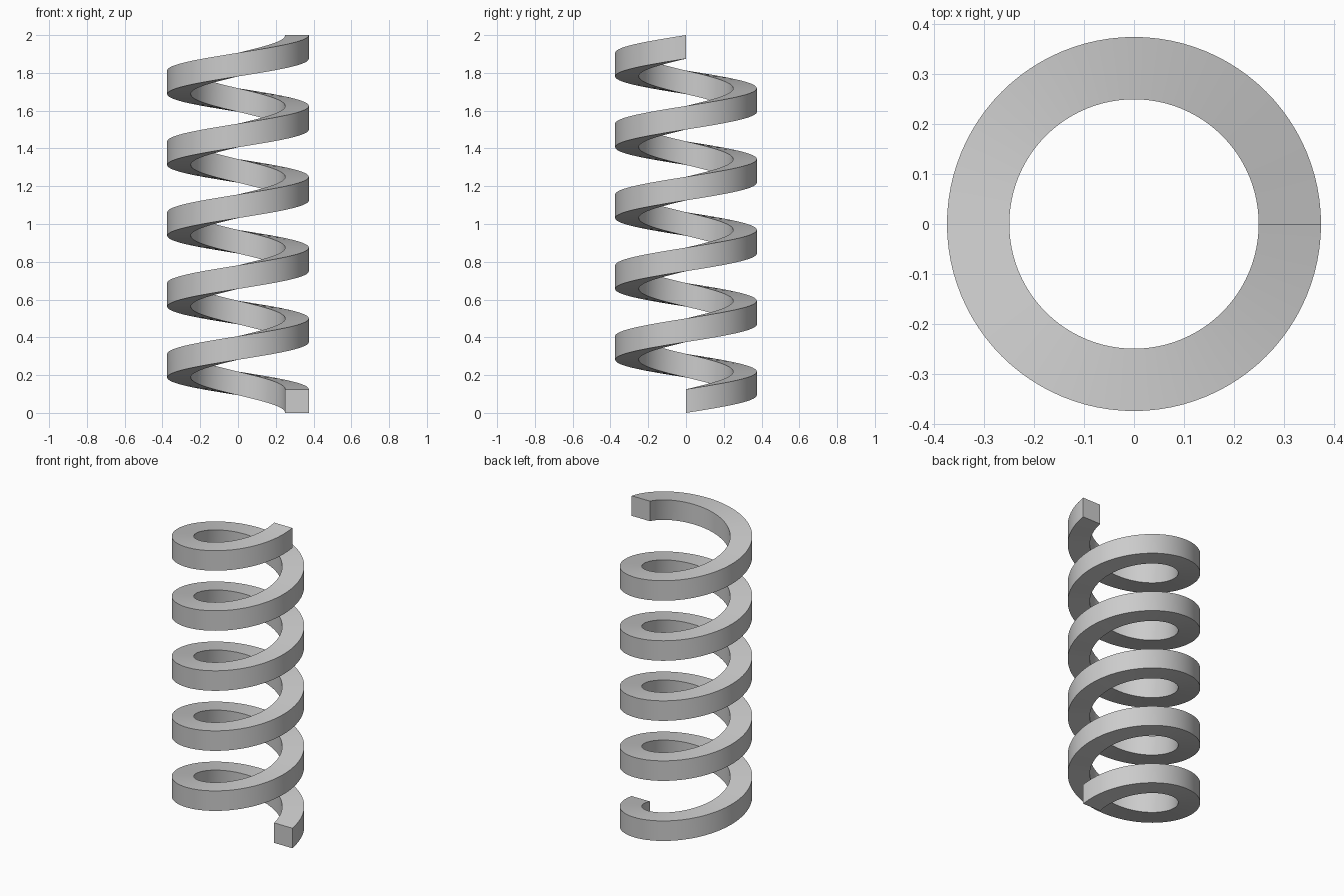
import bpy
import bmesh
import math

cube = bpy.data.objects.get("Cube")
if cube:
    bpy.data.objects.remove(cube, do_unlink=True)

INNER, OUTER = 0.25, 0.375
HEIGHT = 0.125
PITCH = 0.375
TURNS = 5
STEPS = 96  # segments per turn

# Single grey material
grey = bpy.data.materials.new("spring grey")
grey.use_nodes = True
colour = (0.6, 0.6, 0.6, 1)
grey.diffuse_color = colour
grey.node_tree.nodes["Principled BSDF"].inputs["Base Color"].default_value = colour

# Square section swept up a helix, starting and ending on the +x side
section = [(INNER, 0), (OUTER, 0), (OUTER, HEIGHT), (INNER, HEIGHT)]
bm = bmesh.new()
rings = []
for i in range(TURNS * STEPS + 1):
    a = math.tau * i / STEPS
    lift = PITCH * i / STEPS
    rings.append([bm.verts.new((r * math.cos(a), r * math.sin(a), z + lift))
                  for r, z in section])

# Four sides of the coil
for low, high in zip(rings, rings[1:]):
    for k in range(4):
        n = (k + 1) % 4
        bm.faces.new((low[k], low[n], high[n], high[k]))

# Flat cut ends
bm.faces.new(rings[0])
bm.faces.new(rings[-1])
bmesh.ops.recalc_face_normals(bm, faces=bm.faces)

mesh = bpy.data.meshes.new("coil_spring")
bm.to_mesh(mesh)
bm.free()
mesh.materials.append(grey)
spring = bpy.data.objects.new("coil_spring", mesh)
bpy.context.collection.objects.link(spring)

# Smooth curved walls with crisp section edges
bpy.ops.object.select_all(action='DESELECT')
spring.select_set(True)
bpy.context.view_layer.objects.active = spring
bpy.ops.object.shade_smooth_by_angle(angle=math.radians(30))
